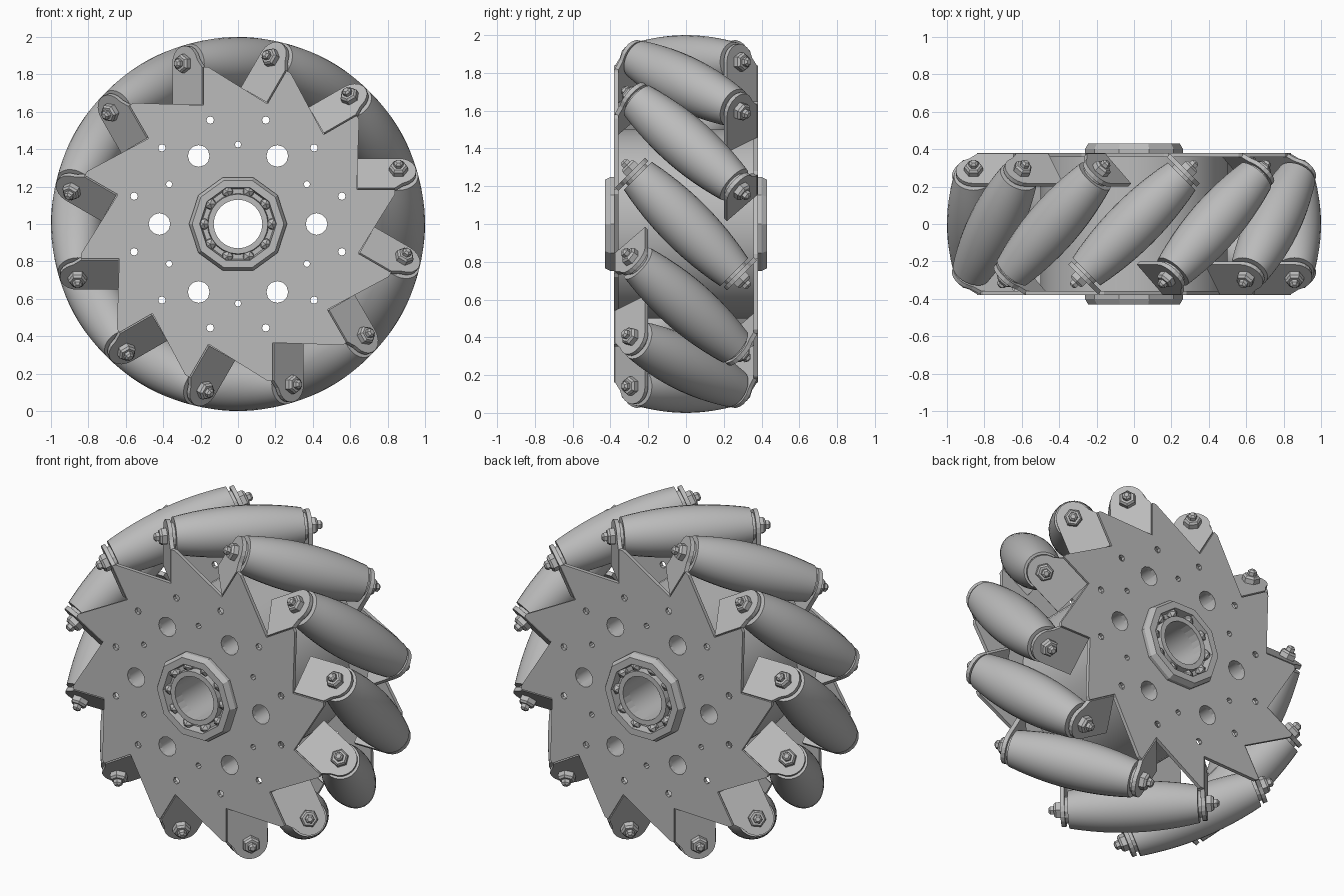
import bpy, bmesh, math
from mathutils import Matrix, Vector

if "Cube" in bpy.data.objects:
    bpy.data.objects.remove(bpy.data.objects["Cube"])

N = 12                 # rollers
RC = 0.858             # distance of roller axis from wheel axis
CENTRE = Vector((0, 0, 1))
S = math.sqrt(0.5)

metal = bpy.data.materials.new("grey_metal")
metal.diffuse_color = (0.5, 0.5, 0.5, 1)
metal.use_nodes = True
metal.node_tree.nodes["Principled BSDF"].inputs["Base Color"].default_value = metal.diffuse_color


def new_object(name, bm):
    bmesh.ops.recalc_face_normals(bm, faces=bm.faces)
    me = bpy.data.meshes.new(name)
    bm.to_mesh(me)
    bm.free()
    me.materials.append(metal)
    ob = bpy.data.objects.new(name, me)
    bpy.context.collection.objects.link(ob)
    return ob


def smooth(ob, angle=35):
    bpy.ops.object.select_all(action='DESELECT')
    ob.select_set(True)
    bpy.context.view_layer.objects.active = ob
    bpy.ops.object.shade_smooth_by_angle(angle=math.radians(angle))


def lathe(bm, profile, segs, closed=False):
    """Turn (radius, z) points around local z; open profiles get caps."""
    rings = [[bm.verts.new((r * math.cos(2 * math.pi * i / segs),
                            r * math.sin(2 * math.pi * i / segs), z))
              for i in range(segs)] for r, z in profile]
    pairs = list(zip(rings, rings[1:]))
    if closed:
        pairs.append((rings[-1], rings[0]))
    else:
        bm.faces.new(rings[0])
        bm.faces.new(rings[-1])
    for a, b in pairs:
        for i in range(segs):
            j = (i + 1) % segs
            bm.faces.new((a[i], a[j], b[j], b[i]))


def prism(bm, points, z0, z1):
    """Extrude a flat (x, y) outline from z0 to z1."""
    lo = [bm.verts.new((x, y, z0)) for x, y in points]
    hi = [bm.verts.new((x, y, z1)) for x, y in points]
    bm.faces.new(lo)
    bm.faces.new(hi)
    for i in range(len(points)):
        j = (i + 1) % len(points)
        bm.faces.new((lo[i], lo[j], hi[j], hi[i]))


# wheel axis: local z becomes -y, local y becomes up
AXLE = Matrix.Translation(CENTRE) @ Matrix.Rotation(math.pi / 2, 4, 'X')


def roller_frame(k, side):
    """Local x = radial, y = across the ear, z = outwards along roller axis."""
    t = 2 * math.pi * k / N
    r = Vector((math.cos(t), 0, math.sin(t)))
    tan = Vector((-math.sin(t), 0, math.cos(t)))
    y = Vector((0, 1, 0))
    a, d = (y + tan) * S * side, (tan - y) * S * side
    m = Matrix((r, a, d)).transposed().to_4x4()
    m.translation = CENTRE + r * RC
    return m


def repeat(ob, sides):
    for side in sides:
        for k in range(N):
            c = ob if (k == 0 and side == sides[0]) else ob.copy()
            if c is not ob:
                bpy.context.collection.objects.link(c)
            c.matrix_world = roller_frame(k, side)


# barrel rollers, curved so together they form a round wheel
bm = bmesh.new()
prof = []
for i in range(13):
    t = -0.36 + 0.06 * i
    prof.append((1 - math.hypot(RC, t * S), t))
lathe(bm, prof, 28)
roller = new_object("roller", bm)
smooth(roller)
repeat(roller, (1,))

# bent ears that hold the roller ends
bm = bmesh.new()
arc = [(0.095 * math.sin(math.pi * i / 10), 0.095 * math.cos(math.pi * i / 10))
       for i in range(10)]
ear_outline = [(0.64 - RC, -0.13), (0.64 - RC, 0.095)] + arc
ear_outline += [(0.02, -0.095), (-0.02, -0.13)]
prism(bm, ear_outline, 0.378, 0.402)
repeat(new_object("roller_ear", bm), (1, -1))

# spacer washers
bm = bmesh.new()
lathe(bm, [(0.075, 0.355), (0.075, 0.38)], 14)
repeat(new_object("washer", bm), (1, -1))

# hexagonal nuts with bolt tips
bm = bmesh.new()
lathe(bm, [(0.05, 0.40), (0.05, 0.43), (0.04, 0.442), (0.026, 0.442),
           (0.026, 0.462), (0.014, 0.472)], 6)
repeat(new_object("roller_nut", bm), (1, -1))

# helper that cuts the bore, the large holes and the small holes
bm = bmesh.new()


def hole(radius, dist, deg, segs):
    tmp = bmesh.new()
    lathe(tmp, [(radius, -0.6), (radius, 0.6)], segs)
    t = math.radians(deg)
    bmesh.ops.translate(tmp, verts=tmp.verts,
                        vec=(dist * math.cos(t), dist * math.sin(t), 0))
    me = bpy.data.meshes.new("tmp")
    tmp.to_mesh(me)
    tmp.free()
    bm.from_mesh(me)
    bpy.data.meshes.remove(me)


hole(0.13, 0, 0, 24)
for k in range(6):
    hole(0.058, 0.42, 60 * k, 12)
    hole(0.017, 0.425, 60 * k + 30, 8)
for k in range(N):
    hole(0.02, 0.575, 30 * k + 15, 8)
cutter = new_object("hole_cutter", bm)
cutter.matrix_world = AXLE
cutter.hide_render = True


def cut_holes(ob):
    bpy.ops.object.select_all(action='DESELECT')
    ob.select_set(True)
    bpy.context.view_layer.objects.active = ob
    bpy.context.view_layer.update()
    mod = ob.modifiers.new("holes", 'BOOLEAN')
    mod.operation = 'DIFFERENCE'
    mod.solver = 'EXACT'
    mod.object = cutter
    bpy.ops.object.modifier_apply(modifier=mod.name)


# toothed side plates, the back one turned half round
outline = []
for k in range(N):
    t = 2 * math.pi * k / N
    for u, v in ((0.16, 0.84), (0.185, 0.84), (0.185, 0.635)):
        outline.append((v * math.cos(t) - u * math.sin(t),
                        v * math.sin(t) + u * math.cos(t)))
for name, turn in (("front_plate", 0), ("back_plate", math.pi)):
    bm = bmesh.new()
    prism(bm, outline, 0.358, 0.38)
    plate = new_object(name, bm)
    plate.matrix_world = AXLE @ Matrix.Rotation(turn, 4, 'X')
    cut_holes(plate)

# drum joining the plates
bm = bmesh.new()
lathe(bm, [(0.5, -0.359), (0.5, 0.359)], 48)
drum = new_object("drum", bm)
drum.matrix_world = AXLE
cut_holes(drum)
smooth(drum)
bpy.data.objects.remove(cutter)

# hub collars, inner sleeves and bearing beads on both faces
for side, turn in (("front", 0), ("back", math.pi)):
    place = AXLE @ Matrix.Rotation(turn, 4, 'X')
    bm = bmesh.new()
    lathe(bm, [(0.262, 0.37), (0.262, 0.40), (0.245, 0.43), (0.205, 0.43),
               (0.195, 0.37)], 10, closed=True)
    new_object(side + "_hub_collar", bm).matrix_world = place
    bm = bmesh.new()
    lathe(bm, [(0.165, 0.37), (0.16, 0.42), (0.13, 0.42), (0.13, 0.37)],
          24, closed=True)
    new_object(side + "_hub_sleeve", bm).matrix_world = place
    bm = bmesh.new()
    for k in range(10):
        t = 2 * math.pi * k / 10
        bmesh.ops.create_icosphere(
            bm, subdivisions=1, radius=0.034,
            matrix=Matrix.Translation((0.183 * math.cos(t),
                                       0.183 * math.sin(t), 0.392)))
    new_object(side + "_bearing_beads", bm).matrix_world = place
